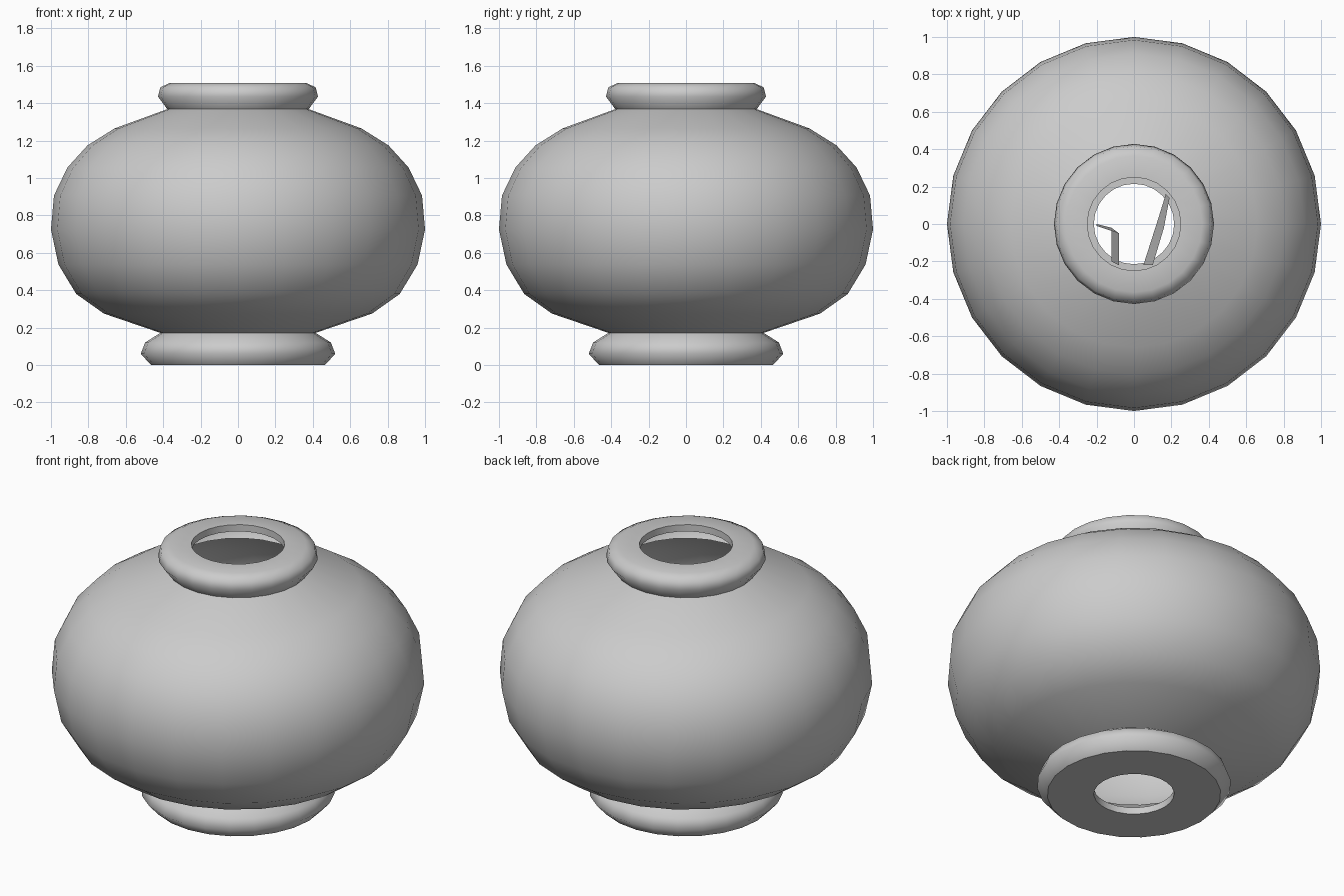
import bpy, bmesh, math

cube = bpy.data.objects.get("Cube")
if cube:
    bpy.data.objects.remove(cube)

SIDES = 24

# One clay colour for the whole pot
clay = bpy.data.materials.new("grey_clay")
clay.use_nodes = True
clay.diffuse_color = (0.6, 0.6, 0.6, 1)
clay.node_tree.nodes["Principled BSDF"].inputs["Base Color"].default_value = clay.diffuse_color


def finish(name, bm, angle):
    mesh = bpy.data.meshes.new(name)
    bm.to_mesh(mesh)
    bm.free()
    mesh.materials.append(clay)
    mesh.shade_smooth()
    mesh.set_sharp_from_angle(angle=math.radians(angle))
    obj = bpy.data.objects.new(name, mesh)
    bpy.context.collection.objects.link(obj)
    return obj


def turn(name, profile, angle=75):
    """Turn a (radius, height) profile around z; upward profiles face outward."""
    bm = bmesh.new()
    rings = []
    for r, z in profile:
        steps = [2 * math.pi * i / SIDES for i in range(SIDES)]
        rings.append([bm.verts.new((r * math.cos(a), r * math.sin(a), z)) for a in steps])
    for low, high in zip(rings, rings[1:]):
        for i in range(SIDES):
            j = (i + 1) % SIDES
            bm.faces.new((low[i], low[j], high[j], high[i]))
    return finish(name, bm, angle)


def strip(name, lower, upper, z_low, z_high):
    """Narrow leaning strip joining two plan paths."""
    bm = bmesh.new()
    a = [bm.verts.new((x, y, z_low)) for x, y in lower]
    b = [bm.verts.new((x, y, z_high)) for x, y in upper]
    for i in range(len(a) - 1):
        bm.faces.new((a[i], a[i + 1], b[i + 1], b[i]))
    return finish(name, bm, 40)


# Foot: flat floor with a lipped hole, and a rounded ring
turn("foot_floor", [(0.215, 0.04), (0.215, 0), (0.465, 0)])
turn("foot_ring", [(0.465, 0), (0.52, 0.06), (0.497, 0.12), (0.415, 0.172)])

# Round hollow body
turn("body", [(0.415, 0.172), (0.717, 0.275), (0.865, 0.38), (0.96, 0.537), (1, 0.725),
              (0.984, 0.906), (0.912, 1.056), (0.805, 1.174), (0.66, 1.265), (0.378, 1.368)])

# Rolled rim with a lipped mouth
turn("rim", [(0.378, 1.368), (0.428, 1.435), (0.415, 1.485), (0.365, 1.508),
             (0.25, 1.508), (0.25, 1.468)])

# Thin loose strips inside the body
strip("inner_strip_left", [(-0.2, 0.0), (-0.12, -0.02), (-0.12, -0.2)],
      [(-0.2, -0.01), (-0.08, -0.05), (-0.08, -0.22)], 0.35, 0.6)
strip("inner_strip_right", [(0.17, 0.16), (0.13, 0.03), (0.05, -0.22)],
      [(0.19, 0.14), (0.16, -0.02), (0.1, -0.22)], 0.35, 0.6)
